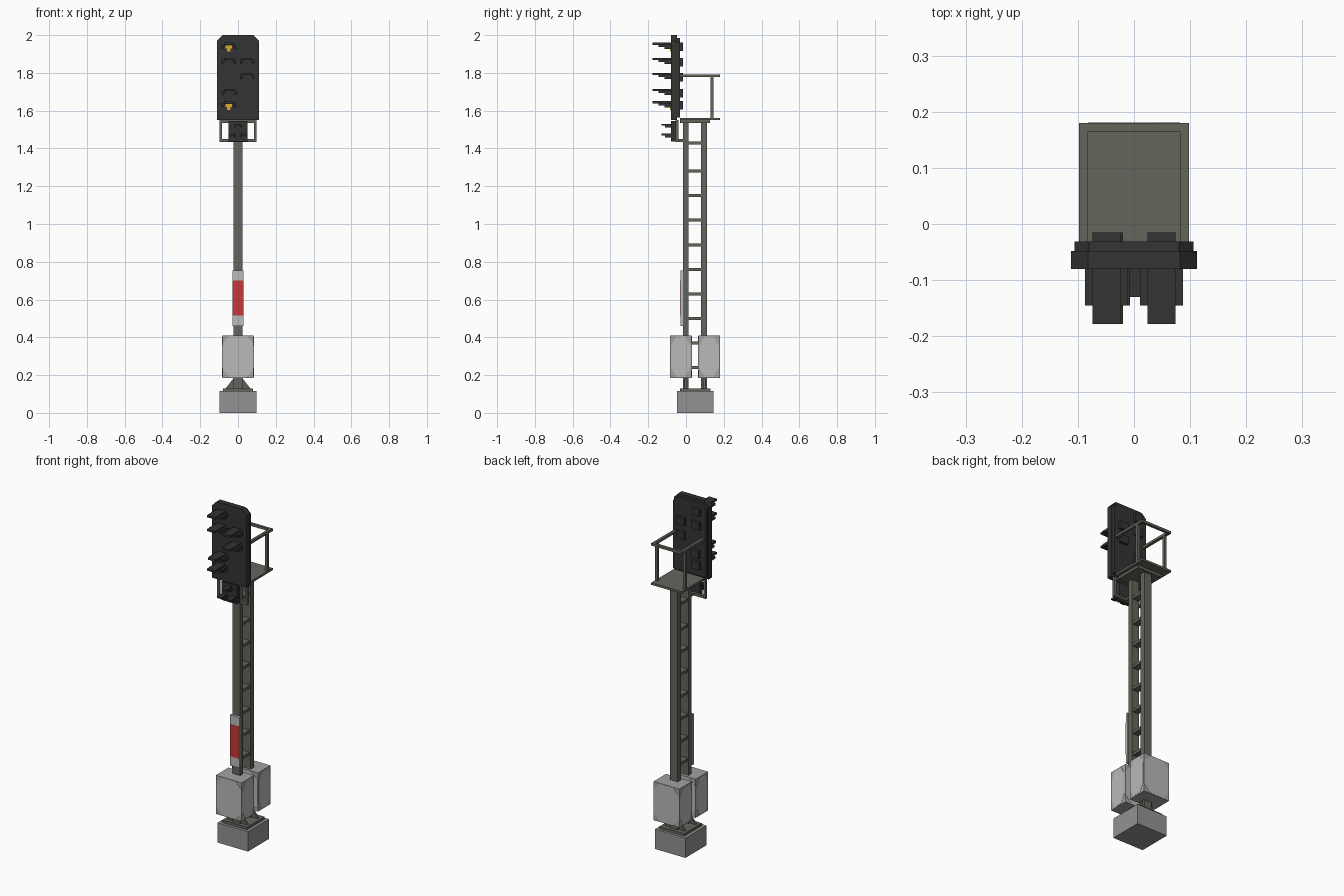
import bpy, bmesh

if "Cube" in bpy.data.objects:
    bpy.data.objects.remove(bpy.data.objects["Cube"])


def material(name, rgb):
    m = bpy.data.materials.new(name)
    m.diffuse_color = (*rgb, 1)
    m.use_nodes = True
    m.node_tree.nodes["Principled BSDF"].inputs["Base Color"].default_value = m.diffuse_color
    return m


OLIVE = material("olive_steel", (0.125, 0.132, 0.107))
BLACK = material("black_housing", (0.033, 0.033, 0.033))
CONCRETE = material("concrete", (0.29, 0.29, 0.29))
CABINET = material("cabinet_grey", (0.36, 0.365, 0.36))
PANEL = material("panel_light_grey", (0.48, 0.49, 0.48))
WHITE = material("sign_white", (0.48, 0.51, 0.50))
RED = material("sign_red", (0.58, 0.04, 0.04))
AMBER = material("amber_lens", (0.75, 0.40, 0.02))


def finish(name, bm, mat):
    bmesh.ops.recalc_face_normals(bm, faces=bm.faces)
    me = bpy.data.meshes.new(name)
    bm.to_mesh(me)
    bm.free()
    me.materials.append(mat)
    ob = bpy.data.objects.new(name, me)
    bpy.context.collection.objects.link(ob)
    return ob


def boxes(name, mat, *ranges):
    """One object made of boxes, each given as (x0, x1, y0, y1, z0, z1)."""
    bm = bmesh.new()
    for x0, x1, y0, y1, z0, z1 in ranges:
        vs = bmesh.ops.create_cube(bm, size=1)["verts"]
        for v in vs:
            v.co = (x1 if v.co.x > 0 else x0,
                    y1 if v.co.y > 0 else y0,
                    z1 if v.co.z > 0 else z0)
    return finish(name, bm, mat)


def prism(name, mat, pts, d0, d1, axis="y"):
    """Extrude a 2D outline (horizontal, z) along y or x."""
    def place(a, z, d):
        return (a, d, z) if axis == "y" else (d, a, z)
    bm = bmesh.new()
    lo = [bm.verts.new(place(a, z, d0)) for a, z in pts]
    hi = [bm.verts.new(place(a, z, d1)) for a, z in pts]
    bm.faces.new(lo)
    bm.faces.new(hi)
    n = len(pts)
    for i in range(n):
        j = (i + 1) % n
        bm.faces.new((lo[i], lo[j], hi[j], hi[i]))
    return finish(name, bm, mat)


def octagon(a0, a1, z0, z1, ca, cz):
    return [(a0 + ca, z0), (a1 - ca, z0), (a1, z0 + cz), (a1, z1 - cz),
            (a1 - ca, z1), (a0 + ca, z1), (a0, z1 - cz), (a0, z0 + cz)]


# Foundation and base plate
boxes("foundation", CONCRETE, (-.098, .098, -.048, .145, 0, .115))
boxes("base_plate", OLIVE, (-.08, .08, -.032, .13, .115, .13))

# Twin posts with gussets, and ladder rungs between them
POSTS = ((-.016, .012), (.08, .112))
boxes("posts", OLIVE, *[(-.025, .025, a, b, .13, 1.535) for a, b in POSTS])
for i, (a, b) in enumerate(POSTS):
    c = (a + b) / 2
    prism(f"gusset_{i}", OLIVE,
          [(-.065, .13), (.065, .13), (.02, .188), (-.02, .188)], c - .006, c + .006)
RUNGS = (.24, .37, .50, .63, .76, .89, 1.02, 1.15, 1.28, 1.43)
boxes("ladder_rungs", OLIVE, *[(-.02, .02, .01, .082, z - .008, z + .008) for z in RUNGS])

# Equipment cabinets with lighter octagonal panels
for name, y0, y1 in (("front", -.085, .03), ("rear", .065, .18)):
    boxes(f"{name}_cabinet", CABINET, (-.083, .083, y0, y1, .185, .41))
    for side, d in (("front", y0), ("back", y1)):
        prism(f"{name}_cabinet_{side}_panel", PANEL,
              octagon(-.082, .082, .187, .408, .04, .04), d - .001, d + .001)
    for side, d in (("left", -.083), ("right", .083)):
        prism(f"{name}_cabinet_{side}_panel", PANEL,
              octagon(y0 + .006, y1 - .006, .19, .405, .027, .05), d - .001, d + .001, "x")

# Mast sign
boxes("mast_sign", WHITE, (-.03, .03, -.03, -.016, .46, .755))
boxes("mast_sign_red_band", RED, (-.03, .03, -.032, -.029, .515, .70))

# Service platform and guard rail
boxes("platform", OLIVE, (-.098, .098, -.032, .18, 1.55, 1.562))
boxes("platform_underframe", OLIVE, (-.08, .08, -.032, .128, 1.535, 1.55))
rails = [(-.098, .098, .165, .18, 1.778, 1.792)]
for s in (-1, 1):
    x0, x1 = sorted((s * .098, s * .082))
    rails += [(x0, x1, -.035, .165, 1.778, 1.792), (x0, x1, .129, .145, 1.56, 1.78)]
boxes("guard_rail", OLIVE, *rails)

# Signal head: front board, back case and lamp housings
prism("signal_board", BLACK,
      [(-.112, 1.55), (.112, 1.55), (.112, 1.97), (.082, 2.0), (-.082, 2.0), (-.112, 1.97)],
      -.08, -.048)
prism("signal_back_case", BLACK,
      [(-.106, 1.565), (.106, 1.565), (.106, 1.96), (.08, 1.986), (-.08, 1.986), (-.106, 1.96)],
      -.048, -.031)
LAMPS = ((-.049, 1.96), (-.049, 1.88), (.049, 1.88), (.049, 1.80), (-.045, 1.715), (-.049, 1.65))
boxes("lamp_housings", BLACK,
      *[(x - .025, x + .025, -.031, -.015, z - .045, z) for x, z in LAMPS])

# Stepped hoods over every lamp
hoods = []
for x, z in LAMPS:
    hoods.append((x - .025, x + .025, -.178, -.08, z - .012, z))
    for s in (-1, 1):
        a, b = sorted((x + s * .023, x + s * .038))
        hoods.append((a, b, -.145, -.08, z - .022, z - .009))
        a, b = sorted((x + s * .028, x + s * .038))
        hoods.append((a, b, -.115, -.08, z - .033, z - .02))
boxes("lamp_hoods", BLACK, *hoods)

# Lit lenses, wider at the top than below
for name, i in (("upper", 0), ("lower", 5)):
    x, z = LAMPS[i]
    boxes(f"{name}_amber_lens", AMBER,
          (x - .018, x + .018, -.085, -.079, z - .031, z - .014),
          (x - .009, x + .009, -.085, -.079, z - .046, z - .031))

# Small lower signal with its hanging frame
boxes("lower_signal", BLACK, (-.05, .05, -.08, -.055, 1.437, 1.545))
small = []
for x, z in ((0, 1.53), (-.03, 1.478), (.03, 1.478)):
    small.append((x - .014, x + .014, -.13, -.08, z - .009, z))
    for s in (-1, 1):
        a, b = sorted((x + s * .012, x + s * .02))
        small.append((a, b, -.112, -.08, z - .02, z - .006))
boxes("lower_signal_hoods", BLACK, *small)
boxes("hanging_frame", OLIVE,
      (-.098, .098, -.055, -.041, 1.435, 1.449),
      (-.098, .098, -.055, -.041, 1.536, 1.55),
      (-.098, -.084, -.055, -.041, 1.44, 1.54),
      (.084, .098, -.055, -.041, 1.44, 1.54),
      (-.02, .02, -.042, -.015, 1.435, 1.449))
